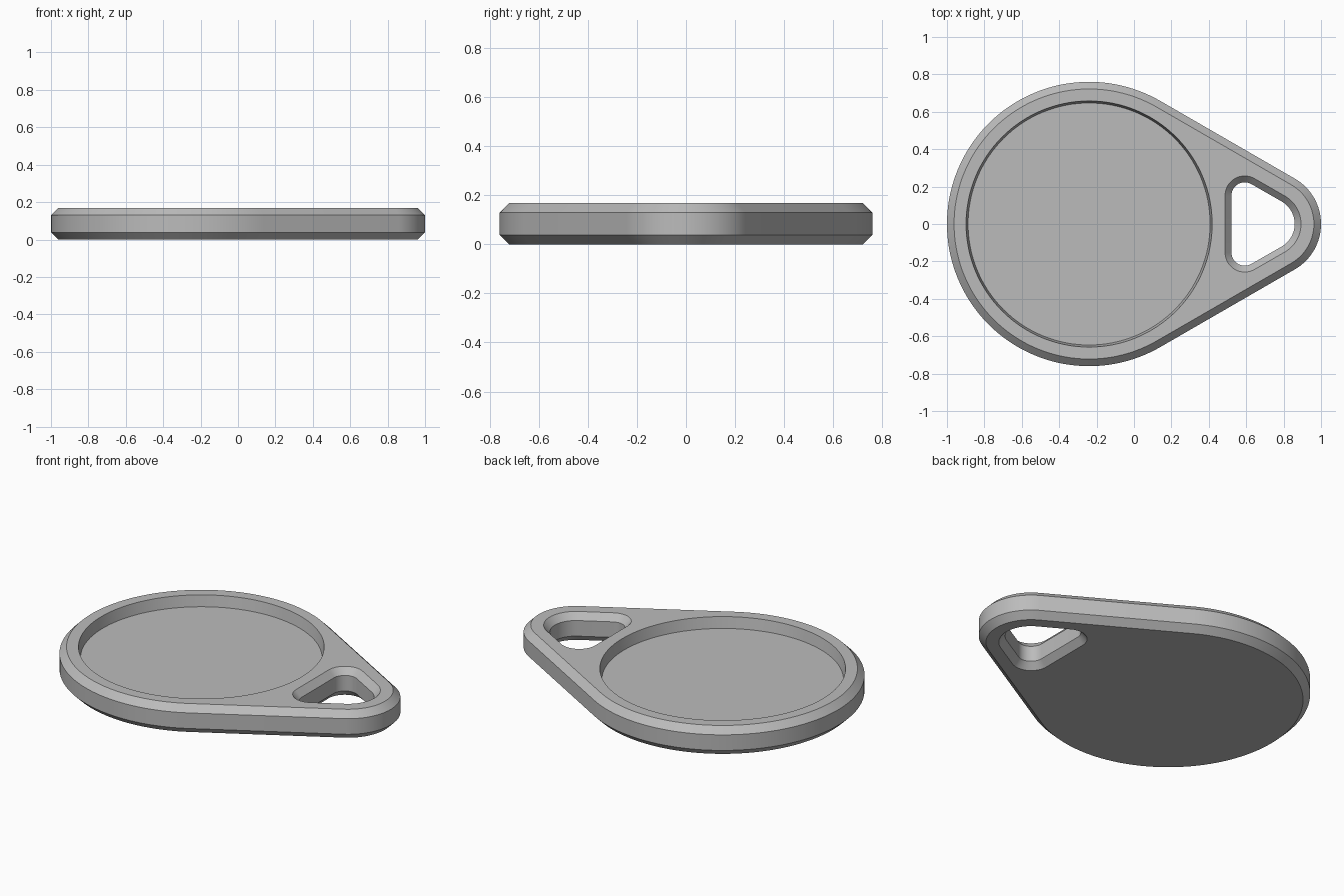
import bpy, bmesh
from math import radians, cos, sin

cube = bpy.data.objects.get("Cube")
if cube:
    bpy.data.objects.remove(cube, do_unlink=True)

HEIGHT = 0.168
CHAMFER = 0.038
DISC_X, TIP_X = -0.24, 0.72
FLOOR_Z = 0.103

# Arcs: centre x, centre y, radius, start angle, end angle, segments
OUTLINE = [(TIP_X, 0, 0.28, -60, 60, 32), (DISC_X, 0, 0.76, 60, 300, 96)]
SLOT = [(TIP_X, 0, 0.173, -60, 60, 24),
        (0.592, 0.152, 0.105, 60, 180, 20),
        (0.592, -0.152, 0.105, 180, 300, 20)]

bm = bmesh.new()


def ring(arcs, inset, z):
    """Closed loop of vertices along tangent arcs, pulled in by inset."""
    verts = []
    for cx, cy, r, start, end, n in arcs:
        for i in range(n + 1):
            a = radians(start + (end - start) * i / n)
            verts.append(bm.verts.new((cx + (r - inset) * cos(a),
                                       cy + (r - inset) * sin(a), z)))
    return verts


def circle(r, z, n=128):
    return [bm.verts.new((DISC_X + r * cos(radians(360 * i / n)),
                          r * sin(radians(360 * i / n)), z)) for i in range(n)]


def wall(rings):
    for low, high in zip(rings, rings[1:]):
        n = len(low)
        for i in range(n):
            j = (i + 1) % n
            bm.faces.new((low[i], low[j], high[j], high[i]))


def fill(*loops):
    """Flat face bounded by the first loop, with the others as holes."""
    edges = [bm.edges.get((loop[i - 1], loop[i]))
             for loop in loops for i in range(len(loop))]
    bmesh.ops.triangle_fill(bm, edges=edges, use_beauty=True)


# Chamfered outer wall
levels = [0, CHAMFER, HEIGHT - CHAMFER, HEIGHT]
outer = [ring(OUTLINE, d, z) for d, z in zip((CHAMFER, 0, 0, CHAMFER), levels)]
wall(outer)

# Strap slot, chamfered on both faces
slot = [ring(SLOT, d, z) for d, z in zip((0, 0.034, 0.034, 0), levels)]
wall(slot)

# Round recess with slightly tapered wall
floor, rim = circle(0.647, FLOOR_Z), circle(0.658, HEIGHT)
wall([floor, rim])
bm.faces.new(floor)

# Top and bottom faces
fill(outer[-1], slot[-1], rim)
fill(outer[0], slot[0])
bmesh.ops.recalc_face_normals(bm, faces=bm.faces[:])

mesh = bpy.data.meshes.new("tag_body")
bm.to_mesh(mesh)
bm.free()
tag = bpy.data.objects.new("tag_body", mesh)
bpy.context.collection.objects.link(tag)

# Plain grey
grey = bpy.data.materials.new("plain_grey")
grey.use_nodes = True
colour = (0.5, 0.5, 0.5, 1)
grey.diffuse_color = colour
grey.node_tree.nodes["Principled BSDF"].inputs["Base Color"].default_value = colour
mesh.materials.append(grey)

bpy.ops.object.select_all(action='DESELECT')
tag.select_set(True)
bpy.context.view_layer.objects.active = tag
bpy.ops.object.shade_smooth_by_angle(angle=radians(30))
